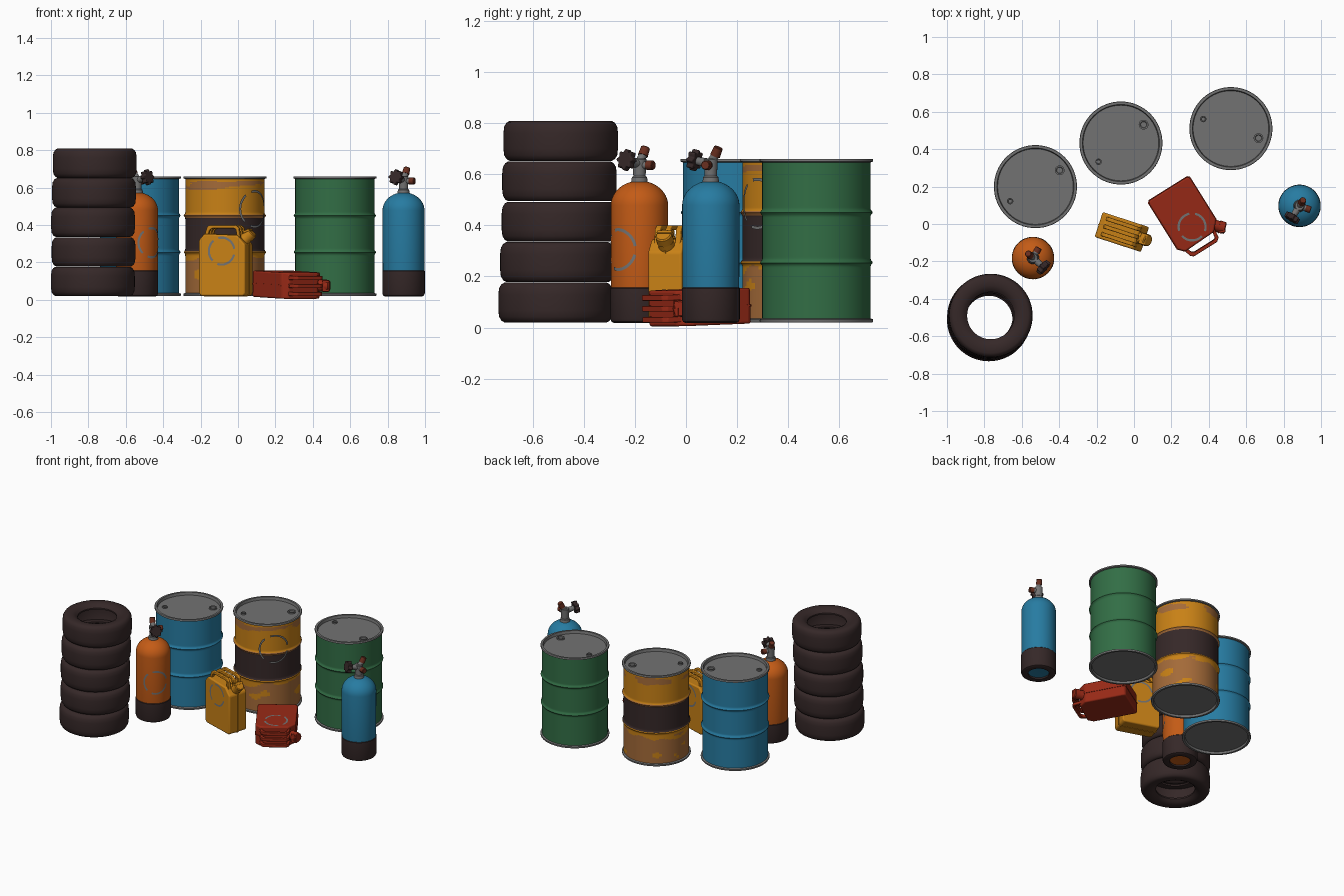
import bpy, bmesh, math
from mathutils import Vector, Matrix, noise

if "Cube" in bpy.data.objects:
    bpy.data.objects.remove(bpy.data.objects["Cube"])

COLOURS = {
    "blue": (.02, .2, .36), "yellow": (.58, .22, .008), "orange": (.55, .105, .008),
    "red": (.31, .022, .008), "green": (.032, .155, .06), "rubber": (.036, .021, .021),
    "grey": (.17, .17, .17), "rust": (.37, .145, .04), "dark_rust": (.14, .028, .014)}
MATS = {}
for n, c in COLOURS.items():
    MATS[n] = bpy.data.materials.new(n)
    MATS[n].diffuse_color = (*c, 1)


def finish(bm, name, cols, rule=None, mat=Matrix(), bevel=0, fix=True):
    """Turn a bmesh into a smooth-shaded object; rule(face centre) picks the colour."""
    if fix:
        bmesh.ops.recalc_face_normals(bm, faces=bm.faces)
    for f in bm.faces:
        f.smooth = True
        if rule:
            f.material_index = cols.index(rule(f.calc_center_median()))
    me = bpy.data.meshes.new(name)
    bm.to_mesh(me)
    bm.free()
    for c in cols:
        me.materials.append(MATS[c])
    me.set_sharp_from_angle(angle=math.radians(35))
    ob = bpy.data.objects.new(name, me)
    bpy.context.collection.objects.link(ob)
    ob.matrix_world = mat
    if bevel:
        m = ob.modifiers.new("round", "BEVEL")
        m.width, m.segments = bevel, 3
    return ob


def lathe(name, prof, cols, rule=None, mat=Matrix(), seg=64, closed=False):
    """Revolve a (radius, height) profile about z."""
    bm = bmesh.new()
    rows = [[bm.verts.new((r * math.cos(2 * math.pi * i / seg), r * math.sin(2 * math.pi * i / seg), z))
             for i in range(seg)] for r, z in prof]
    pairs = list(zip(rows, rows[1:])) + ([(rows[-1], rows[0])] if closed else [])
    for a, b in pairs:
        for i in range(seg):
            j = (i + 1) % seg
            bm.faces.new((a[i], a[j], b[j], b[i]))
    bmesh.ops.remove_doubles(bm, verts=bm.verts, dist=1e-6)
    return finish(bm, name, cols, rule, mat)


def rod(name, p, q, r1, r2, col, mat, seg=20):
    """Tapered cylinder between two points."""
    p, q = Vector(p), Vector(q)
    d = q - p
    m = mat @ Matrix.Translation(p) @ d.to_track_quat('Z', 'Y').to_matrix().to_4x4()
    L = d.length
    b = min(r2, L) * .15
    return lathe(name, [(0, 0), (r1, 0), (r2, L - b), (r2 - b, L), (0, L)], [col], None, m, seg)


def ring_mark(name, place, r, w=.012):
    """Broken painted ring; place(u, v) maps it to a surface."""
    bm = bmesh.new()
    for start, sweep in ((10, 95), (130, 95), (250, 95)):
        prev = None
        for k in range(17):
            a = math.radians(start + sweep * k / 16)
            cur = [bm.verts.new(place(s * math.cos(a), s * math.sin(a))) for s in (r - w / 2, r + w / 2)]
            if prev:
                bm.faces.new((prev[0], prev[1], cur[1], cur[0]))
            prev = cur
    finish(bm, name, ["grey"], fix=False)


def on_cylinder(x, y, z, R, deg):
    a0 = math.radians(deg)
    return lambda u, v: (x + R * math.cos(a0 + u / R), y + R * math.sin(a0 + u / R), z + v)


# Drums
def drum(name, x, y, col, rule_side=None, big=0, small=180):
    def bead(z):
        return .212 + .009 * sum(math.exp(-((z - c) / .007) ** 2) for c in (.254, .45))
    prof = [(0, .034), (.202, .034), (.206, .02), (.22, .02), (.222, .024), (.222, .032), (.212, .036)]
    prof += [(bead(.042 + .006 * i), .042 + .006 * i) for i in range(100)]
    prof += [(.212, .646), (.222, .649), (.222, .657), (.22, .66), (.206, .66), (.202, .641), (0, .641)]

    def rule(c):
        if math.hypot(c.x, c.y) < .2085 or c.z > .646 or c.z < .037:
            return "grey"
        return rule_side(c) if rule_side else col
    cols = [col, "grey"] + (["rust", "rubber"] if rule_side else [])
    T = Matrix.Translation((x, y, 0))
    lathe(name, prof, cols, rule, T)
    for part, r, deg in (("bung", .026, big), ("vent", .017, small)):
        a = math.radians(deg)
        m = T @ Matrix.Translation((.156 * math.cos(a), .156 * math.sin(a), .64))
        lathe(name + "_" + part, [(r, 0), (r, .01), (r * .7, .01), (r * .6, .004), (0, .004)],
              ["grey"], None, m, 20)


def worn(c):
    n = noise.noise(Vector((c.x, c.y, c.z * 2)) * 9)
    if .257 < c.z < .438:
        return "rubber"
    if c.z <= .257:
        return "rust" if c.z < .225 + .05 * n and n < .45 else "yellow"
    if c.z < .455 or (abs(c.z - .612) < .02 + .02 * n and n > -.15):
        return "rust"
    return "yellow"


drum("blue_drum", -.527, .2, "blue", None, 34, 210)
drum("yellow_drum", -.07, .433, "yellow", worn, 39, 220)
drum("green_drum", .518, .51, "green", None, -19, 161)
ring_mark("yellow_drum_ring", on_cylinder(-.07, .433, .485, .2225, -44), .095)

# Tyre stack: hollow section, slightly uneven pile
half = [(.2, 0), (.188, .056), (.14, .046), (.126, .044), (.126, .054), (.14, .068), (.16, .077),
        (.2, .078), (.212, .071), (.221, .056), (.224, .03)]
tyre = half + [(.224, -.03)] + [(r, -z) for r, z in half[-2:0:-1]]
for i, (x, y) in enumerate(((-.776, -.51), (-.772, -.503), (-.775, -.497), (-.77, -.495), (-.766, -.49))):
    lathe(f"tyre_{i + 1}", tyre, ["rubber"], None, Matrix.Translation((x, y, .098 + .158 * i)), 64, True)


# Gas tanks with valve
def tank(name, x, y, col, wheel_deg):
    T = Matrix.Translation((x, y, 0))
    dome = [(.112 * math.cos(a), .478 + .096 * math.sin(a)) for a in (math.pi / 2 * k / 12 for k in range(13))]
    lathe(name + "_body", [(0, .035), (.07, .03), (.1, .05), (.111, .1)] + dome, [col], None, T, 48)
    lathe(name + "_boot", [(.066, .034), (.068, .02), (.1, .018), (.109, .023), (.1135, .034), (.1135, .153),
                           (.111, .156)], ["rubber"], None, T, 48)
    V = T @ Matrix.Rotation(math.radians(wheel_deg), 4, 'Z')
    rod(name + "_collar", (0, 0, .56), (0, 0, .592), .034, .03, "grey", V)
    rod(name + "_neck", (0, 0, .585), (0, 0, .662), .024, .027, "grey", V)
    rod(name + "_wheel_stem", (0, 0, .64), (.065, 0, .652), .02, .016, "grey", V)
    rod(name + "_outlet", (0, 0, .645), (-.025, 0, .68), .018, .016, "grey", V)
    rod(name + "_outlet_cap", (-.02, 0, .672), (-.036, 0, .705), .02, .018, "dark_rust", V)
    side = Vector((math.cos(1.78), math.sin(1.78), 0))
    up = Vector((0, 0, .635))
    rod(name + "_side_outlet", up, up + side * .045, .016, .015, "grey", V)
    rod(name + "_side_cap", up + side * .035, up + side * .064, .019, .018, "dark_rust", V)
    # lobed hand wheel
    bm = bmesh.new()
    pts = [(.037 + .006 * math.cos(8 * a), a) for a in (2 * math.pi * k / 48 for k in range(48))]
    f = bm.faces.new([bm.verts.new((0, r * math.cos(a), r * math.sin(a))) for r, a in pts])
    g = bmesh.ops.extrude_face_region(bm, geom=[f])["geom"]
    bmesh.ops.translate(bm, verts=[v for v in g if isinstance(v, bmesh.types.BMVert)], vec=(.03, 0, 0))
    finish(bm, name + "_hand_wheel", ["rubber"], None,
           V @ Matrix.Translation((.06, 0, .652)) @ Matrix.Rotation(-.2, 4, 'Y'), .004)


tank("orange_tank", -.54, -.182, "orange", -42)
tank("blue_tank", .885, .097, "blue", -122)
ring_mark("orange_tank_ring", on_cylinder(-.54, -.182, .305, .1145, -47), .078)


# Fuel cans
def slab(name, outline, v0, v1, col, M, bevel):
    """Extrude a (width, height) outline through the can's thickness."""
    bm = bmesh.new()
    a = [bm.verts.new((u, v0, h)) for u, h in outline]
    b = [bm.verts.new((u, v1, h)) for u, h in outline]
    bm.faces.new(a)
    bm.faces.new(b)
    for i in range(len(a)):
        j = (i + 1) % len(a)
        bm.faces.new((a[i], a[j], b[j], b[i]))
    finish(bm, name, [col], None, M, bevel)


def can(name, col, M, sides):
    body = [(-.118, 0), (.118, 0), (.13, .012), (.13, .275), (.085, .325), (-.1, .333), (-.13, .3), (-.13, .012)]
    slab(name + "_body", body, -.07, .07, col, M, .018)
    slab(name + "_seam", [(u * 1.025, h * 1.012 - .002) for u, h in body], -.004, .004, col, M, 0)
    # three arched handles
    arch = [(-.105, .32), (-.09, .368), (-.075, .38), (.07, .38), (.09, .365), (.1, .3),
            (.082, .3), (.072, .358), (.06, .362), (-.06, .362), (-.075, .352), (-.085, .32)]
    for k in (-1, 0, 1):
        slab(f"{name}_handle_{k + 2}", arch, k * .043 - .011, k * .043 + .011, col, M, .004)
    rod(name + "_spout", (.085, 0, .28), (.135, 0, .33), .036, .028, col, M)
    rod(name + "_cap", (.123, 0, .318), (.148, 0, .343), .034, .032, col, M)
    slab(name + "_cap_lever", [(.1, .345), (.135, .36), (.145, .35), (.11, .335)], -.03, .03, col, M, .003)
    for s in sides:
        ring_mark(f"{name}_ring_{'back' if s > 0 else 'front'}",
                  lambda u, v: M @ Vector((-s * u, s * .0725, .24 + v)), .072)


can("yellow_can", "yellow", Matrix.Translation((-.065, -.043, .02)) @ Matrix.Rotation(math.radians(-18), 4, 'Z'),
    (-1, 1))
# red can lies on its broad side, tipped slightly toward the handle
wide = Vector((.848, .53, 0))
high = Vector((.53, -.848, -.035)).normalized()
R = Matrix((wide, high.cross(wide), high)).transposed().to_4x4()
can("red_can", "red", Matrix.Translation((.182, .19, .086)) @ R, (1,))

for m in bpy.data.materials:
    if m.users and not m.is_grease_pencil:
        m.use_nodes = True
        m.node_tree.nodes["Principled BSDF"].inputs["Base Color"].default_value = m.diffuse_color
